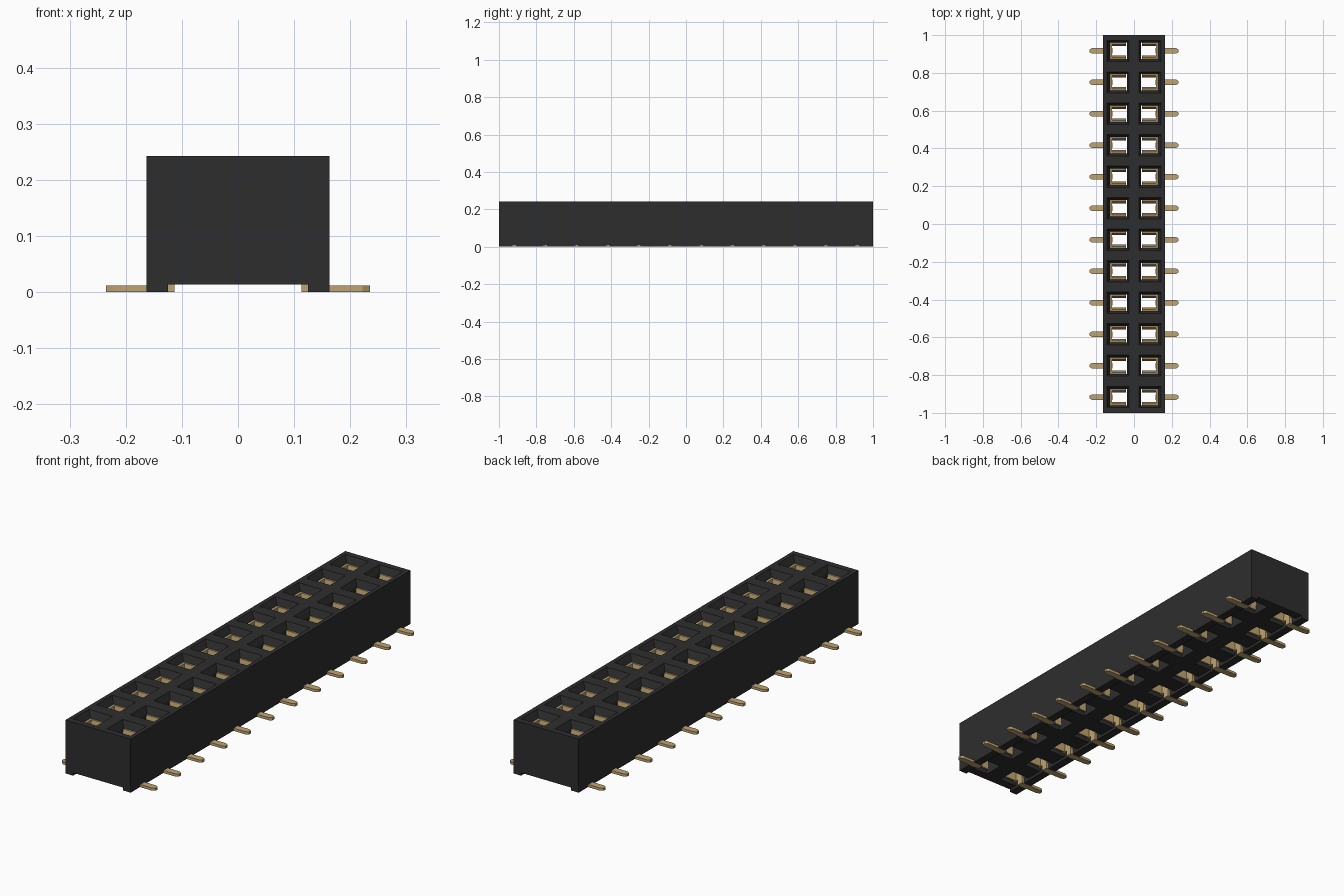
import bpy
import bmesh

cube = bpy.data.objects.get("Cube")
if cube:
    bpy.data.objects.remove(cube, do_unlink=True)

ROWS = 12
PITCH = 2 / ROWS
HALF_W = 0.163
TOP, FLOOR = 0.243, 0.014
ROW_Y = [-1 + PITCH * (i + 0.5) for i in range(ROWS)]


def material(name, rgb, roughness):
    m = bpy.data.materials.new(name)
    m.use_nodes = True
    m.diffuse_color = (*rgb, 1)
    bsdf = m.node_tree.nodes["Principled BSDF"]
    bsdf.inputs["Base Color"].default_value = (*rgb, 1)
    bsdf.inputs["Roughness"].default_value = roughness
    return m


BLACK = material("black plastic", (0.027, 0.027, 0.028), 0.6)
GOLD = material("gold metal", (0.52, 0.37, 0.17), 0.5)


def finish(name, bm, mat):
    bmesh.ops.recalc_face_normals(bm, faces=bm.faces)
    mesh = bpy.data.meshes.new(name)
    bm.to_mesh(mesh)
    bm.free()
    mesh.materials.append(mat)
    obj = bpy.data.objects.new(name, mesh)
    bpy.context.collection.objects.link(obj)
    return obj


def prism(bm, lower, upper):
    """Closed solid between two matching outlines."""
    a = [bm.verts.new(p) for p in lower]
    b = [bm.verts.new(p) for p in upper]
    n = len(a)
    bm.faces.new(a[::-1])
    bm.faces.new(b)
    for i in range(n):
        j = (i + 1) % n
        bm.faces.new((a[i], a[j], b[j], b[i]))


def rect(x0, x1, y0, y1, z):
    return [(x0, y0, z), (x1, y0, z), (x1, y1, z), (x0, y1, z)]


def box(bm, x0, x1, y0, y1, z0, z1):
    prism(bm, rect(x0, x1, y0, y1, z0), rect(x0, x1, y0, y1, z1))


# Housing: one open socket cell per contact, welded, then closed by outer walls
bm = bmesh.new()
for side in (-1, 1):
    for y in ROW_Y:
        h = PITCH / 2
        rings = [
            rect(0, HALF_W, y - h, y + h, TOP),
            rect(0.026, 0.144, y - 0.056, y + 0.056, TOP),
            rect(0.038, 0.128, y - 0.044, y + 0.044, TOP - 0.03),
            rect(0.038, 0.128, y - 0.044, y + 0.044, FLOOR),
            rect(0, HALF_W, y - h, y + h, FLOOR),
        ]
        loops = [[bm.verts.new((side * p[0], p[1], p[2])) for p in r] for r in rings]
        for a, b in zip(loops, loops[1:]):
            for i in range(4):
                j = (i + 1) % 4
                bm.faces.new((a[i], a[j], b[j], b[i]))
bmesh.ops.remove_doubles(bm, verts=bm.verts, dist=1e-5)
bmesh.ops.bridge_loops(bm, edges=[e for e in bm.edges if e.is_boundary])
finish("housing", bm, BLACK)

# Standoff rails along both long bottom edges
bm = bmesh.new()
for side in (-1, 1):
    x0, x1 = sorted((side * 0.125, side * HALF_W))
    box(bm, x0, x1, -1, 1, 0.001, FLOOR)
finish("standoff_rails", bm, BLACK)

# Side spring profile in y and z, pinched toward the middle of the socket
SPRING = [(0.043, 0.212), (0.035, 0.212), (0.025, 0.15), (0.030, 0.03),
          (0.038, 0.03), (0.033, 0.15)]


def add_contact(bm, side, y):
    # Back plate with a narrow tail down to the foot
    x0, x1 = sorted((side * 0.116, side * 0.127))
    box(bm, x0, x1, y - 0.043, y + 0.043, 0.03, 0.212)
    x0, x1 = sorted((side * 0.113, side * 0.125))
    box(bm, x0, x1, y - 0.015, y + 0.015, 0, 0.04)
    # Two facing spring leaves
    for s in (-1, 1):
        prism(bm, [(side * 0.042, y + s * py, z) for py, z in SPRING],
              [(side * 0.120, y + s * py, z) for py, z in SPRING])
    # Flat solder foot with a tapered tip
    foot = [(0.113, -0.015), (0.222, -0.015), (0.235, -0.007),
            (0.235, 0.007), (0.222, 0.015), (0.113, 0.015)]
    prism(bm, [(side * x, y + fy, 0) for x, fy in foot],
          [(side * x, y + fy, 0.012) for x, fy in foot])


for name, side in (("left_contacts", 1), ("right_contacts", -1)):
    bm = bmesh.new()
    for y in ROW_Y:
        add_contact(bm, side, y)
    finish(name, bm, GOLD)
